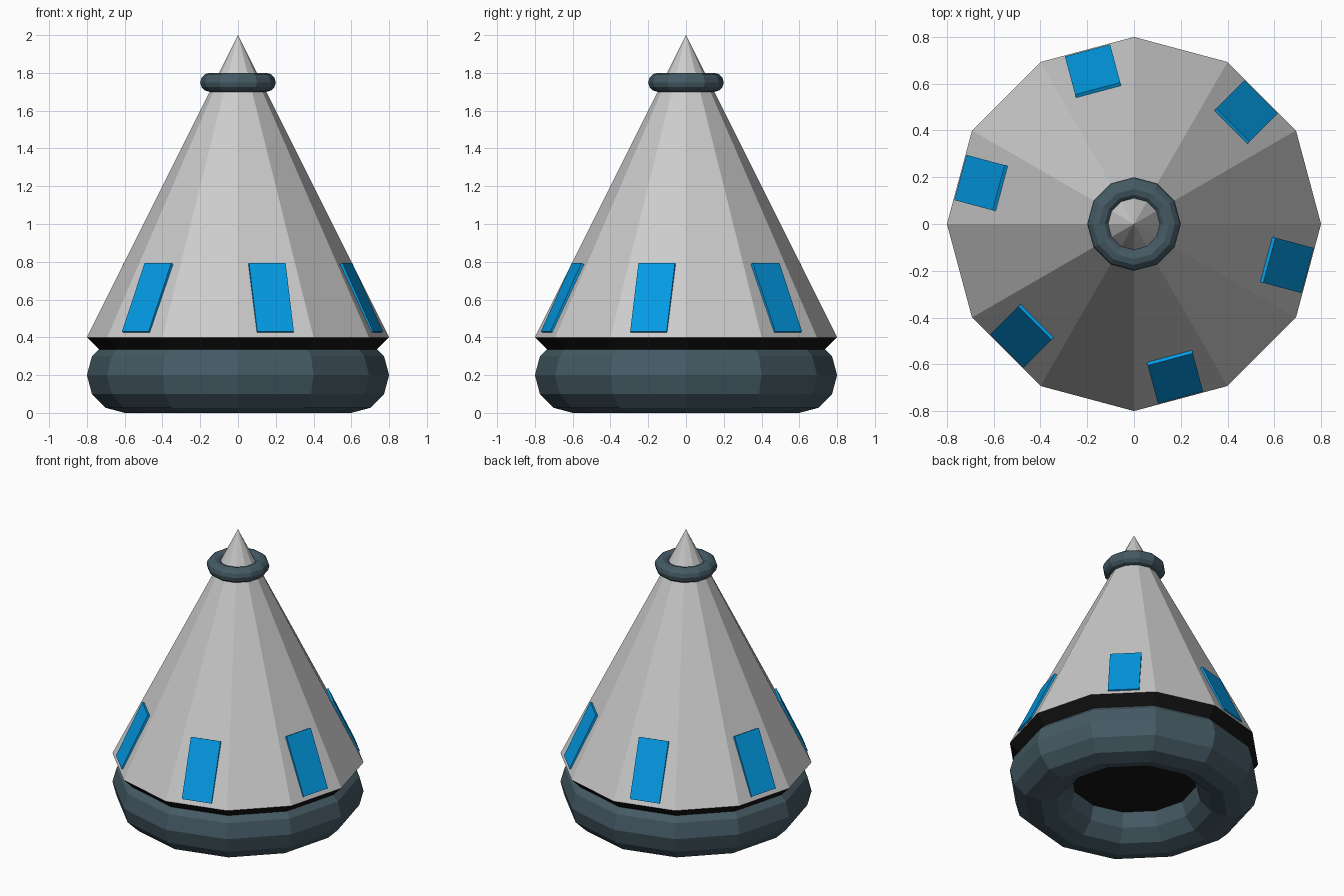
import bpy
from math import radians, sin, cos

if "Cube" in bpy.data.objects:
    bpy.data.objects.remove(bpy.data.objects["Cube"])

SIDES = 12


def srgb(hex_code):
    vals = [int(hex_code[i:i + 2], 16) / 255 for i in (0, 2, 4)]
    lin = [v / 12.92 if v <= 0.04045 else ((v + 0.055) / 1.055) ** 2.4 for v in vals]
    return (*lin, 1.0)


def material(name, hex_code):
    mat = bpy.data.materials.new(name)
    mat.diffuse_color = srgb(hex_code)
    mat.use_nodes = True
    mat.node_tree.nodes["Principled BSDF"].inputs["Base Color"].default_value = mat.diffuse_color
    return mat


slate = material("slate", "455a64")
blue = material("blue", "039be5")
black = material("black", "141414")


def finish(name, mat=None):
    ob = bpy.context.object
    ob.name = name
    if mat:
        ob.data.materials.append(mat)
    return ob


def cone(name, r_low, r_high, z_low, z_high, mat=None):
    bpy.ops.mesh.primitive_cone_add(vertices=SIDES, radius1=r_low, radius2=r_high,
                                    depth=z_high - z_low,
                                    location=(0, 0, (z_low + z_high) / 2))
    return finish(name, mat)


def ring(name, major, minor, z, mat):
    bpy.ops.mesh.primitive_torus_add(major_segments=SIDES, minor_segments=12,
                                     major_radius=major, minor_radius=minor,
                                     location=(0, 0, z))
    return finish(name, mat)


# Pointed hull and its dark tapering underside
cone("hull", 0.8, 0.0, 0.4, 2.0)
cone("underside", 0.6, 0.8, 0.2, 0.4, black)

# Thick base ring and small ring near the tip
ring("base_ring", 0.6, 0.2, 0.2, slate)
ring("tip_ring", 0.15, 0.05, 1.75, slate)

# Six window panels lying on every second face of the hull
for i in range(6):
    a = radians(45 + 60 * i)
    bpy.ops.mesh.primitive_cube_add(size=1, location=(0.666 * cos(a), 0.666 * sin(a), 0.6035),
                                    rotation=(0, radians(-25), a))
    panel = finish(f"window_{i + 1}", blue)
    panel.scale = (0.04, 0.2, 0.4)
